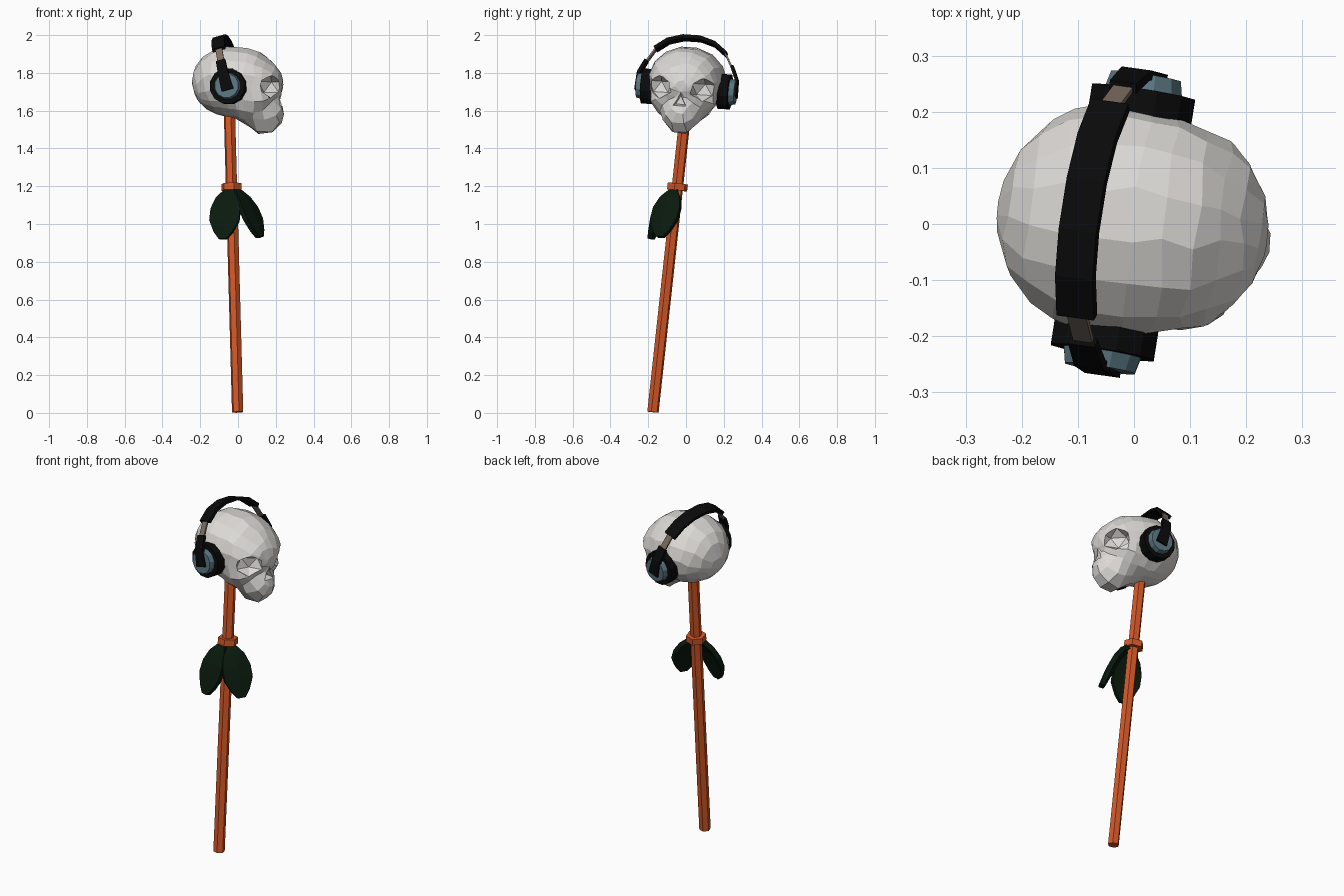
import bpy, bmesh, math, random
from mathutils import Matrix, Vector

if "Cube" in bpy.data.objects:
    bpy.data.objects.remove(bpy.data.objects["Cube"])

def material(name, rgb):
    m = bpy.data.materials.new(name)
    m.diffuse_color = (*rgb, 1)
    m.use_nodes = True
    m.node_tree.nodes["Principled BSDF"].inputs["Base Color"].default_value = m.diffuse_color
    return m

ORANGE = material("orange", (0.65, 0.095, 0.02))
BLACK = material("black", (0.003, 0.003, 0.003))
STEEL = material("steel_blue", (0.1, 0.18, 0.22))
BROWN = material("brown", (0.2, 0.15, 0.12))
GREEN = material("dark_green", (0.003, 0.01, 0.004))
BONE = material("bone", (0.72, 0.70, 0.67))

def finish(name, bm, mat=None, matrix=Matrix()):
    bmesh.ops.recalc_face_normals(bm, faces=bm.faces)
    me = bpy.data.meshes.new(name)
    bm.to_mesh(me)
    bm.free()
    ob = bpy.data.objects.new(name, me)
    ob.matrix_world = matrix
    bpy.context.collection.objects.link(ob)
    if mat:
        me.materials.append(mat)
    return ob

def rod(name, a, b, r1, r2, sides, mat, matrix=Matrix()):
    """Prism or tapered cylinder between two points."""
    a, b = Vector(a), Vector(b)
    bm = bmesh.new()
    m = Matrix.Translation((a + b) / 2) @ (b - a).to_track_quat('Z', 'Y').to_matrix().to_4x4()
    bmesh.ops.create_cone(bm, cap_ends=True, segments=sides, radius1=r1, radius2=r2,
                          depth=(b - a).length, matrix=m)
    return finish(name, bm, mat, matrix)

def strap(name, path, widths, thick, mat, matrix):
    """Rectangular section swept along a (y, z) path, width along x."""
    bm = bmesh.new()
    pts = [Vector((0, y, z)) for y, z in path]
    rings = []
    for i, p in enumerate(pts):
        t = (pts[min(i + 1, len(pts) - 1)] - pts[max(i - 1, 0)]).normalized()
        n = Vector((0, -t.z, t.y)) * thick / 2
        w = Vector((widths[i] / 2, 0, 0))
        rings.append([bm.verts.new(p + q) for q in (w + n, w - n, -w - n, n - w)])
    for r, s in zip(rings, rings[1:]):
        for k in range(4):
            bm.faces.new((r[k], r[(k + 1) % 4], s[(k + 1) % 4], s[k]))
    bm.faces.new(rings[0])
    bm.faces.new(rings[-1])
    return finish(name, bm, mat, matrix)

# Stick and collar
foot, top = Vector((-0.002, -0.175, 0.004)), Vector((-0.047, 0.004, 1.65))
axis = (top - foot).normalized()
rod("stick", foot, top, 0.031, 0.031, 6, ORANGE)
mid = foot.lerp(top, 1.195 / 1.65)
rod("collar", mid - axis * 0.018, mid + axis * 0.018, 0.055, 0.055, 6, ORANGE)

# Leaves: gently bowed blade, thickened
def leaf(name, a, b):
    a, b = Vector(a), Vector(b)
    d = b - a
    across = d.cross(Vector((0, 0, 1))).normalized()
    out = across.cross(d).normalized()
    if out.z < 0:
        out = -out
    bm = bmesh.new()
    rows = []
    for t, w, h in ((0, .018, 0), (.2, .06, .012), (.42, .08, .016),
                    (.65, .08, .012), (.87, .05, .004), (1, .02, 0)):
        c = a + d * t + out * h
        rows.append([bm.verts.new(c - across * w), bm.verts.new(c + out * w * .1),
                     bm.verts.new(c + across * w)])
    for r, s in zip(rows, rows[1:]):
        for k in (0, 1):
            bm.faces.new((r[k], r[k + 1], s[k + 1], s[k]))
    ob = finish(name, bm, GREEN)
    mod = ob.modifiers.new("thickness", 'SOLIDIFY')
    mod.thickness = 0.028
    mod.offset = 0

leaf("leaf_left", (-0.045, -0.07, 1.18), (-0.08, -0.185, 0.92))
leaf("leaf_right", (-0.01, -0.06, 1.18), (0.115, -0.135, 0.93))

# Skull: sphere pushed out to the hull of several ellipsoids
tilt = Matrix.Translation((0, 0, 1.72)) @ Matrix.Rotation(math.radians(-4), 4, 'X')
head = tilt @ Matrix.Rotation(math.radians(-7), 4, 'Z')
CORE = Vector((0.03, 0, -0.02))
LUMPS = [((-.04, 0, .035), (.205, .21, .187)),      # cranium
         ((.04, 0, .04), (.165, .196, .172)),       # forehead
         ((.10, 0, .025), (.14, .18, .137)),        # brow
         ((.07, 0, -.075), (.135, .162, .115)),     # palate
         ((.14, 0, -.135), (.105, .1, .12)),        # jaw
         ((.10, .115, -.055), (.085, .068, .055)),  # cheekbones
         ((.10, -.115, -.055), (.085, .068, .055))]

def reach(d):
    best = 0
    for c, r in LUMPS:
        o = Vector([(CORE[i] - c[i]) / r[i] for i in range(3)])
        v = Vector([d[i] / r[i] for i in range(3)])
        disc = o.dot(v) ** 2 - v.dot(v) * (o.dot(o) - 1)
        if disc > 0:
            best = max(best, (-o.dot(v) + math.sqrt(disc)) / v.dot(v))
    return best

random.seed(3)
bm = bmesh.new()
bmesh.ops.create_uvsphere(bm, u_segments=18, v_segments=13, radius=1,
                          matrix=Matrix.Rotation(math.pi / 2, 4, 'Y'))
for v in bm.verts:
    d = (v.co + Vector([random.uniform(-.05, .05) for _ in range(3)])).normalized()
    v.co = CORE + d * reach(d)
skull = finish("skull", bm, BONE, head)

# Eye sockets and nose opening
def carve(name, bm):
    cutter = finish(name, bm, BONE, head)
    cutter.hide_render = True
    cutter.hide_viewport = True
    mod = skull.modifiers.new(name, 'BOOLEAN')
    mod.object = cutter
    mod.operation = 'DIFFERENCE'
    mod.solver = 'EXACT'

for side in (-1, 1):
    bm = bmesh.new()
    bmesh.ops.create_icosphere(bm, subdivisions=1, radius=1,
        matrix=Matrix.Translation((.188, side * .115, -.002))
        @ Matrix.Rotation(side * .75, 4, 'Z') @ Matrix.Diagonal((.062, .084, .064, 1)))
    carve("eye_socket_cutter", bm)
bm = bmesh.new()
for x, s in ((.195, .6), (.26, 1.1)):  # triangular recess, point up
    for y, z in ((0, .045), (.04, -.03), (-.04, -.03)):
        bm.verts.new((x, y * s, -.07 + z * s))
bmesh.ops.convex_hull(bm, input=bm.verts)
carve("nose_cutter", bm)

# Headphones: tilted back on the head
phones = (tilt @ Matrix.Rotation(math.radians(-9), 4, 'Z') @ Matrix.Translation((-.02, 0, -.005))
          @ Matrix.Rotation(math.radians(-15), 4, 'Y'))
arc = [(.19, .205), (.125, .255), (.045, .279)]
arc += [(-y, z) for y, z in reversed(arc)]
strap("headband", arc, [.07] * 6, .02, BLACK, phones)
for s, tag in ((-1, "left"), (1, "right")):
    rod("ear_pad_" + tag, (0, s * .175, 0), (0, s * .235, 0), .096, .096, 12, BLACK, phones)
    rod("ear_shell_" + tag, (0, s * .23, 0), (0, s * .264, 0), .073, .065, 12, STEEL, phones)
    strap("slider_" + tag, [(s * .185, .21), (s * .234, .125)], [.036] * 2, .01, BROWN, phones)
    strap("arm_" + tag, [(s * .23, .14), (s * .262, .07), (s * .265, -.025)],
          [.05, .055, .065], .018, BLACK, phones)
